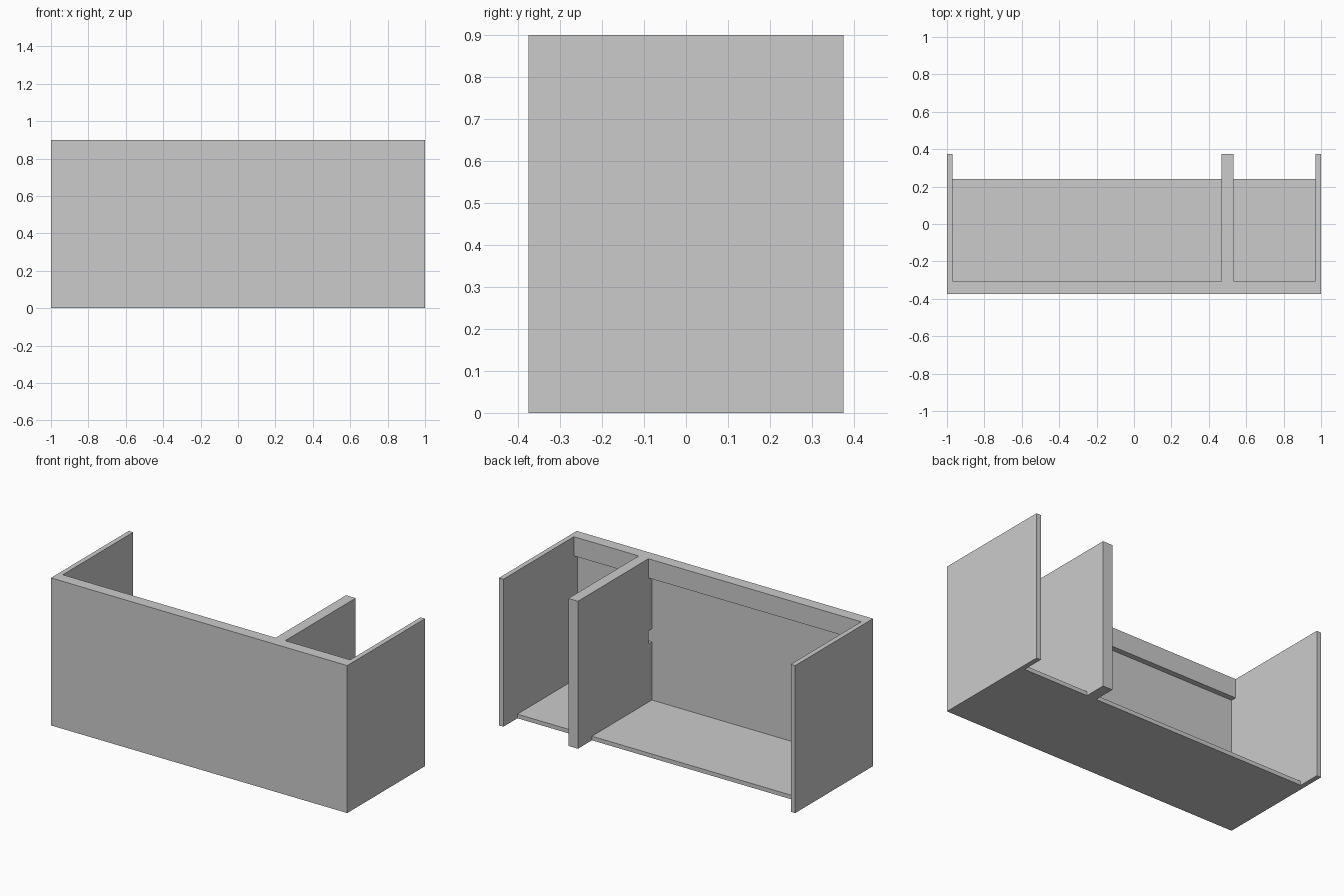
import bpy

if "Cube" in bpy.data.objects:
    bpy.data.objects.remove(bpy.data.objects["Cube"])

W, D, H = 1.0, 0.375, 0.9        # half width, half depth, height
SIDE = 0.03                      # side panel thickness
PANEL_Y, RAIL_Y = -0.338, -0.304 # inner faces of front panel and top rail
RAIL_Z, SHELF_Z, SHELF_Y = 0.783, 0.025, 0.24
DIV0, DIV1 = 0.467, 0.532        # divider x range


def prism(name, profile, x0, x1):
    """Extrude a (y, z) profile along x."""
    n = len(profile)
    verts = [(x, y, z) for x in (x0, x1) for y, z in profile]
    faces = [tuple(range(n))[::-1], tuple(range(n, 2 * n))]
    faces += [(i, (i + 1) % n, n + (i + 1) % n, n + i) for i in range(n)]
    mesh = bpy.data.meshes.new(name)
    mesh.from_pydata(verts, [], faces)
    mesh.update()
    obj = bpy.data.objects.new(name, mesh)
    bpy.context.collection.objects.link(obj)
    return obj


def box(name, x0, x1, y0, y1, z0, z1):
    return prism(name, [(y0, z0), (y1, z0), (y1, z1), (y0, z1)], x0, x1)


# Full-width front panel
box("front_panel", -W, W, -D, PANEL_Y, 0, H)

# Side panels
box("left_side_panel", -W, -W + SIDE, PANEL_Y, D, 0, H)
box("right_side_panel", W - SIDE, W, PANEL_Y, D, 0, H)

# Divider with a small cable slot against the front panel
slot0, slot1 = 0.38, 0.46
prism("divider", [(PANEL_Y, 0), (D, 0), (D, H), (PANEL_Y, H),
                  (PANEL_Y, slot1), (RAIL_Y, slot1),
                  (RAIL_Y, slot0), (PANEL_Y, slot0)], DIV0, DIV1)

# Bottom shelf and top rail in each bay
for bay, x0, x1 in (("wide", -W + SIDE, DIV0), ("narrow", DIV1, W - SIDE)):
    box(bay + "_bay_shelf", x0, x1, PANEL_Y, SHELF_Y, 0, SHELF_Z)
    box(bay + "_bay_top_rail", x0, x1, PANEL_Y, RAIL_Y, RAIL_Z, H)
